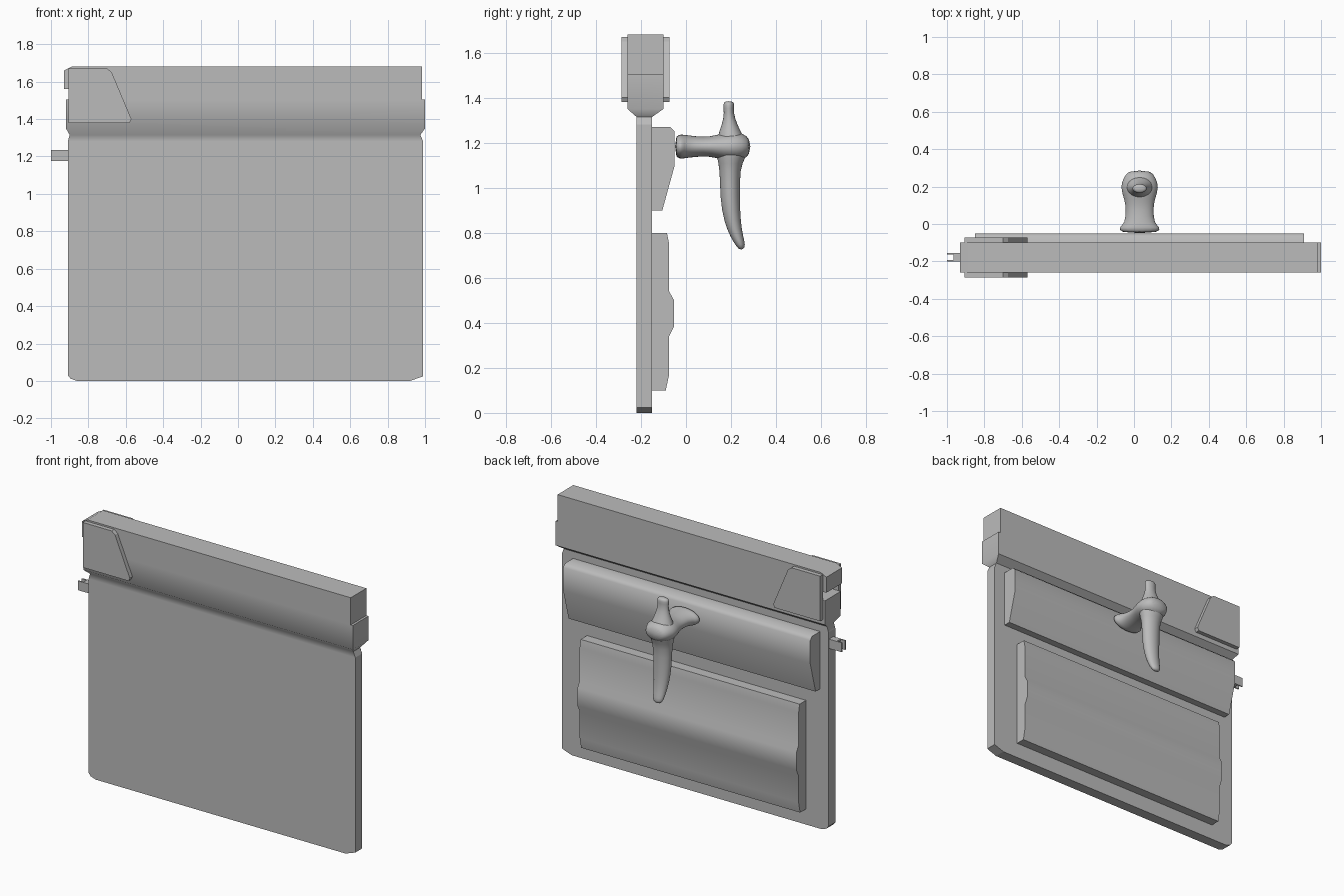
import bpy, bmesh, math

cube = bpy.data.objects.get("Cube")
if cube:
    bpy.data.objects.remove(cube, do_unlink=True)

GREY = (0.5, 0.5, 0.5, 1)
mat = bpy.data.materials.new("plain grey")
mat.use_nodes = True
mat.diffuse_color = GREY
mat.node_tree.nodes["Principled BSDF"].inputs["Base Color"].default_value = GREY


def loft(name, rings, smooth=None, subsurf=0):
    """Skin a list of equal-length point rings and cap both ends."""
    bm = bmesh.new()
    loops = [[bm.verts.new(p) for p in ring] for ring in rings]
    for a, b in zip(loops, loops[1:]):
        for i in range(len(a)):
            j = (i + 1) % len(a)
            bm.faces.new((a[i], a[j], b[j], b[i]))
    bm.faces.new(loops[0][::-1])
    bm.faces.new(loops[-1])
    bmesh.ops.recalc_face_normals(bm, faces=bm.faces)
    mesh = bpy.data.meshes.new(name)
    bm.to_mesh(mesh)
    bm.free()
    mesh.materials.append(mat)
    obj = bpy.data.objects.new(name, mesh)
    bpy.context.collection.objects.link(obj)
    if smooth:
        bpy.ops.object.select_all(action="DESELECT")
        obj.select_set(True)
        bpy.context.view_layer.objects.active = obj
        bpy.ops.object.shade_smooth_by_angle(angle=math.radians(smooth))
    if subsurf:
        mod = obj.modifiers.new("round", "SUBSURF")
        mod.levels = mod.render_levels = subsurf
    return obj


def plate(name, outline, y0, y1):
    """Extrude an x-z outline along y."""
    return loft(name, [[(x, y, z) for x, z in outline] for y in (y0, y1)])


def moulding(name, profile, x0, x1):
    """Extrude a y-z profile along x."""
    return loft(name, [[(x, y, z) for y, z in profile] for x in (x0, x1)], smooth=55)


def box(name, x0, x1, y0, y1, z0, z1):
    return plate(name, [(x0, z0), (x1, z0), (x1, z1), (x0, z1)], y0, y1)


def oval(n=16):
    return [(math.cos(2 * math.pi * i / n), math.sin(2 * math.pi * i / n)) for i in range(n)]


# Flat door panel with cut lower corners
plate("door_panel", [(-0.91, 1.28), (-0.91, 0.03), (-0.895, 0.012), (-0.86, 0),
                     (0.92, 0), (0.99, 0.025), (0.99, 1.28)], -0.22, -0.15)

# Flared neck that widens into the rail
neck = [(1.28, -0.91, 0.99, -0.22, -0.15), (1.315, -0.90, 0.975, -0.22, -0.15),
        (1.35, -0.92, 1.0, -0.26, -0.10), (1.505, -0.92, 1.0, -0.26, -0.10)]
loft("rail_neck", [[(a, c, z), (b, c, z), (b, d, z), (a, d, z)]
                   for z, a, b, c, d in neck], smooth=55)

# Top rail with a recess at its right end
plate("top_rail", [(-0.93, 1.56), (-0.93, 1.66), (-0.89, 1.68), (0.985, 1.68),
                   (0.985, 1.505), (-0.84, 1.505), (-0.84, 1.56)], -0.26, -0.10)

# Bracket plates on both faces of the rail
bracket = [(-0.905, 1.38), (-0.905, 1.67), (-0.70, 1.67), (-0.675, 1.65),
           (-0.57, 1.40), (-0.58, 1.38)]
plate("front_bracket", bracket, -0.287, -0.26)
plate("back_bracket", bracket, -0.10, -0.073)

# Raised mouldings on the back
moulding("upper_moulding", [(-0.15, 1.27), (-0.07, 1.27), (-0.05, 1.25), (-0.05, 1.10),
                            (-0.105, 0.90), (-0.15, 0.90)], -0.85, 0.91)
moulding("lower_moulding", [(-0.15, 0.80), (-0.085, 0.80), (-0.075, 0.75), (-0.075, 0.54),
                            (-0.053, 0.50), (-0.053, 0.385), (-0.075, 0.34),
                            (-0.075, 0.17), (-0.09, 0.10), (-0.15, 0.10)], -0.75, 0.81)

# Forked latch on the right edge
box("latch_block", -0.965, -0.90, -0.20, -0.155, 1.175, 1.235)
for side, y in (("front", -0.20), ("back", -0.163)):
    box(side + "_latch_prong", -1.0, -0.96, y, y + 0.008, 1.175, 1.235)

# Handle stem and head: distance out, half width, half height
CX, CZ = 0.03, 1.183
stem = [(-0.05, 0.11, 0.054), (-0.015, 0.113, 0.055), (0.0, 0.08, 0.052),
        (0.08, 0.074, 0.042), (0.13, 0.082, 0.05), (0.20, 0.108, 0.07),
        (0.25, 0.085, 0.062), (0.287, 0.062, 0.035)]
loft("handle_stem", [[(CX + c * w, y, CZ + s * h) for c, s in oval()]
                     for y, w, h in stem], smooth=80, subsurf=1)

# Handle lever: height, inner and outer face, half width
lever = [(1.385, 0.172, 0.208, 0.03), (1.37, 0.163, 0.217, 0.042), (1.335, 0.17, 0.21, 0.035),
         (1.28, 0.16, 0.228, 0.045), (1.23, 0.138, 0.255, 0.07), (1.18, 0.135, 0.28, 0.085),
         (1.13, 0.135, 0.265, 0.08), (1.09, 0.15, 0.24, 0.062), (0.95, 0.15, 0.24, 0.06),
         (0.85, 0.168, 0.243, 0.05), (0.78, 0.197, 0.255, 0.04), (0.745, 0.22, 0.265, 0.035),
         (0.725, 0.235, 0.255, 0.02)]
loft("handle_lever", [[(CX + c * w, (a + b) / 2 + s * (b - a) / 2, z) for c, s in oval()]
                      for z, a, b, w in lever], smooth=80, subsurf=1)
